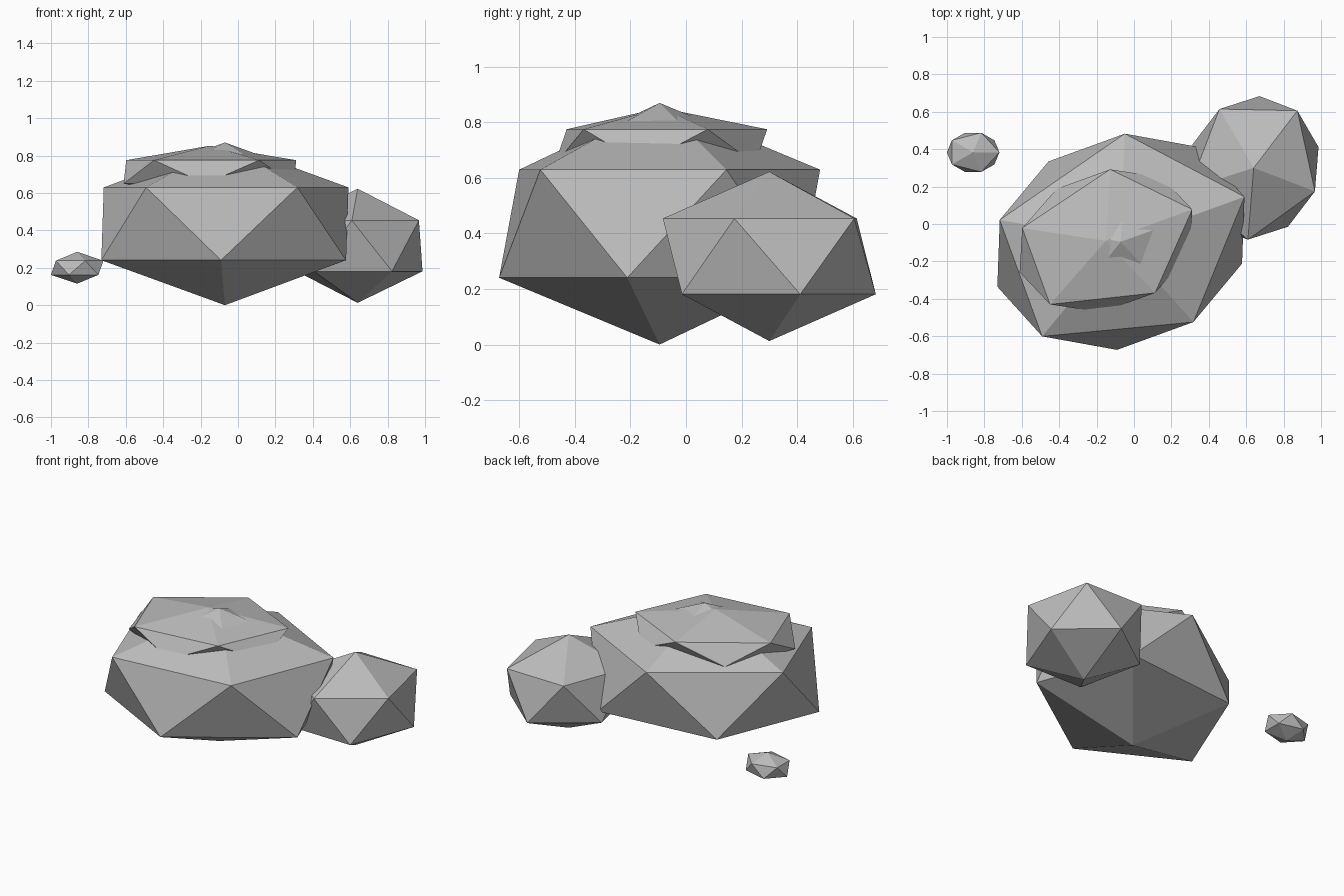
import bpy
import math

if "Cube" in bpy.data.objects:
    bpy.data.objects.remove(bpy.data.objects["Cube"])

# One plain stone colour
stone = bpy.data.materials.new("stone grey")
stone.diffuse_color = (0.5, 0.5, 0.5, 1)
stone.use_nodes = True
stone.node_tree.nodes["Principled BSDF"].inputs["Base Color"].default_value = stone.diffuse_color


def rock(name, centre, radii, turn):
    """A squashed, turned, flat-shaded icosahedron."""
    bpy.ops.mesh.primitive_ico_sphere_add(subdivisions=1, radius=1, location=centre,
                                          rotation=(0, 0, math.radians(turn)))
    ob = bpy.context.object
    ob.name = name
    ob.scale = radii
    ob.data.materials.append(stone)
    bpy.ops.object.shade_flat()


# Main boulder with a flat slab sunk into its top
rock("main_boulder", (-0.07, -0.095, 0.435), (0.786, 0.63, 0.435), 20)
rock("top_slab", (-0.15, -0.09, 0.7125), (0.549, 0.413, 0.14), 20)
# Side boulder leaning on the main one, and a loose pebble
rock("side_boulder", (0.64, 0.30, 0.3175), (0.392, 0.434, 0.305), -21)
rock("pebble", (-0.86, 0.383, 0.20), (0.157, 0.123, 0.085), 0)
